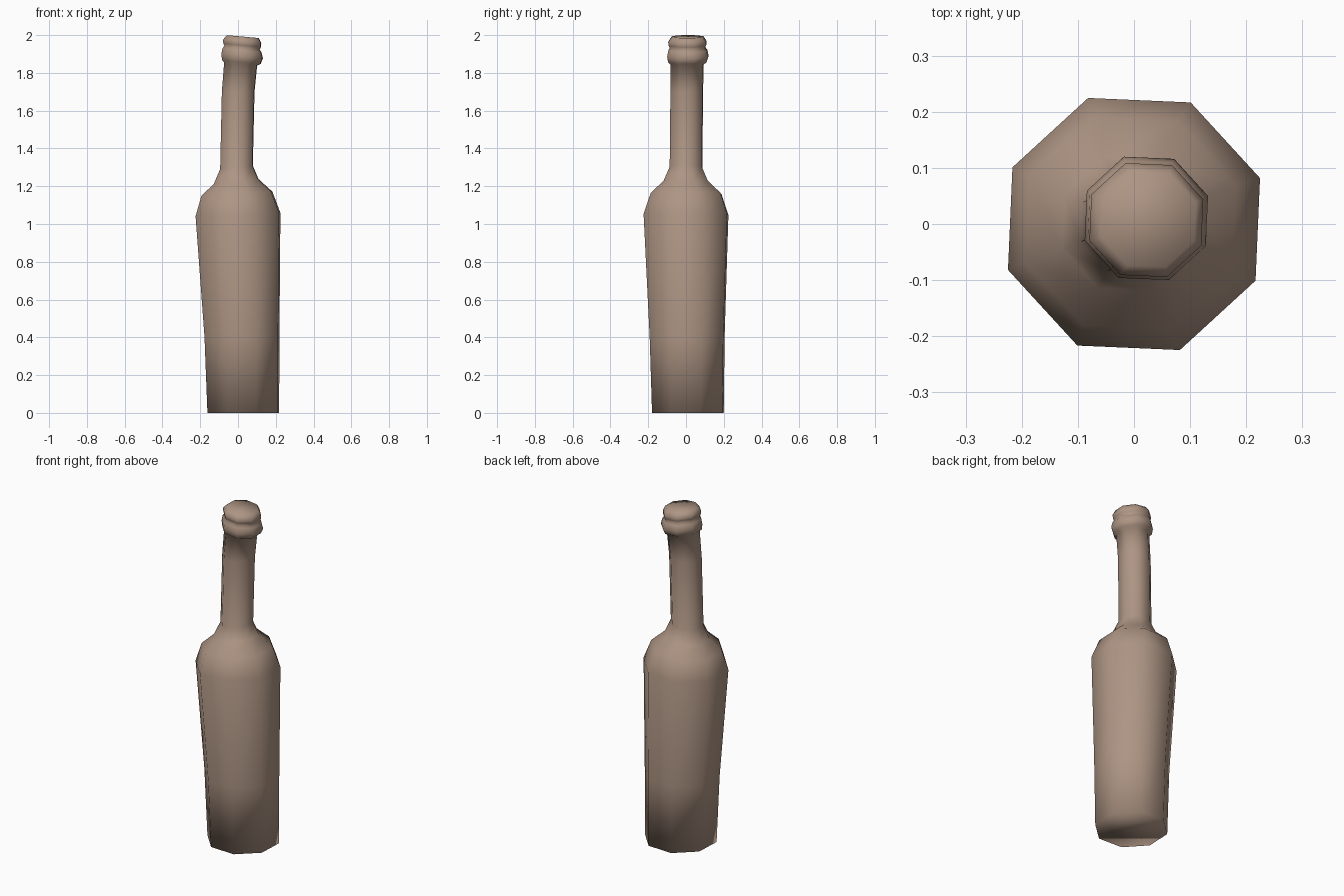
import bpy, bmesh, math

SIDES = 8
START = math.radians(20)

# Ring: height, centre x, centre y, radius, tilt (rise per unit x)
RINGS = [
    # body
    (0.000, 0.028, 0.010, 0.202, 0.00),
    (0.400, 0.021, 0.006, 0.211, 0.00),
    (1.050, 0.000, 0.000, 0.239, 0.04),
    # shoulder
    (1.160, -0.006, 0.001, 0.200, 0.06),
    (1.225, -0.010, 0.000, 0.126, 0.11),
    # neck
    (1.300, -0.008, 0.000, 0.092, 0.11),
    (1.700, 0.001, 0.004, 0.092, 0.00),
    (1.847, 0.014, 0.006, 0.093, -0.10),
    # lower lip ring
    (1.858, 0.018, 0.008, 0.109, -0.10),
    (1.888, 0.022, 0.010, 0.117, -0.10),
    (1.920, 0.021, 0.009, 0.110, -0.10),
    # groove and upper lip ring
    (1.934, 0.021, 0.008, 0.099, -0.10),
    (1.946, 0.022, 0.008, 0.106, -0.10),
    (1.966, 0.022, 0.007, 0.108, -0.10),
    (1.992, 0.026, 0.008, 0.090, -0.09),
]


def add_ring(bm, z, cx, cy, r, tilt):
    verts = []
    for i in range(SIDES):
        a = START + 2 * math.pi * i / SIDES
        dx, dy = r * math.cos(a), r * math.sin(a)
        verts.append(bm.verts.new((cx + dx, cy + dy, z + tilt * dx)))
    return verts


# Slightly crooked bottle lofted through the rings
bm = bmesh.new()
loops = [add_ring(bm, *ring) for ring in RINGS]
for low, high in zip(loops, loops[1:]):
    for i in range(SIDES):
        j = (i + 1) % SIDES
        bm.faces.new((low[i], low[j], high[j], high[i]))

# Closed base and mouth
bm.faces.new(loops[0][::-1])
bm.faces.new(loops[-1])
for f in bm.faces:
    f.smooth = True

mesh = bpy.data.meshes.new("bottle")
bm.to_mesh(mesh)
bm.free()
bottle = bpy.data.objects.new("bottle", mesh)
bpy.context.collection.objects.link(bottle)

# Clay-brown surface
mat = bpy.data.materials.new("brown")
mat.diffuse_color = (0.42, 0.30, 0.23, 1.0)
mesh.materials.append(mat)
